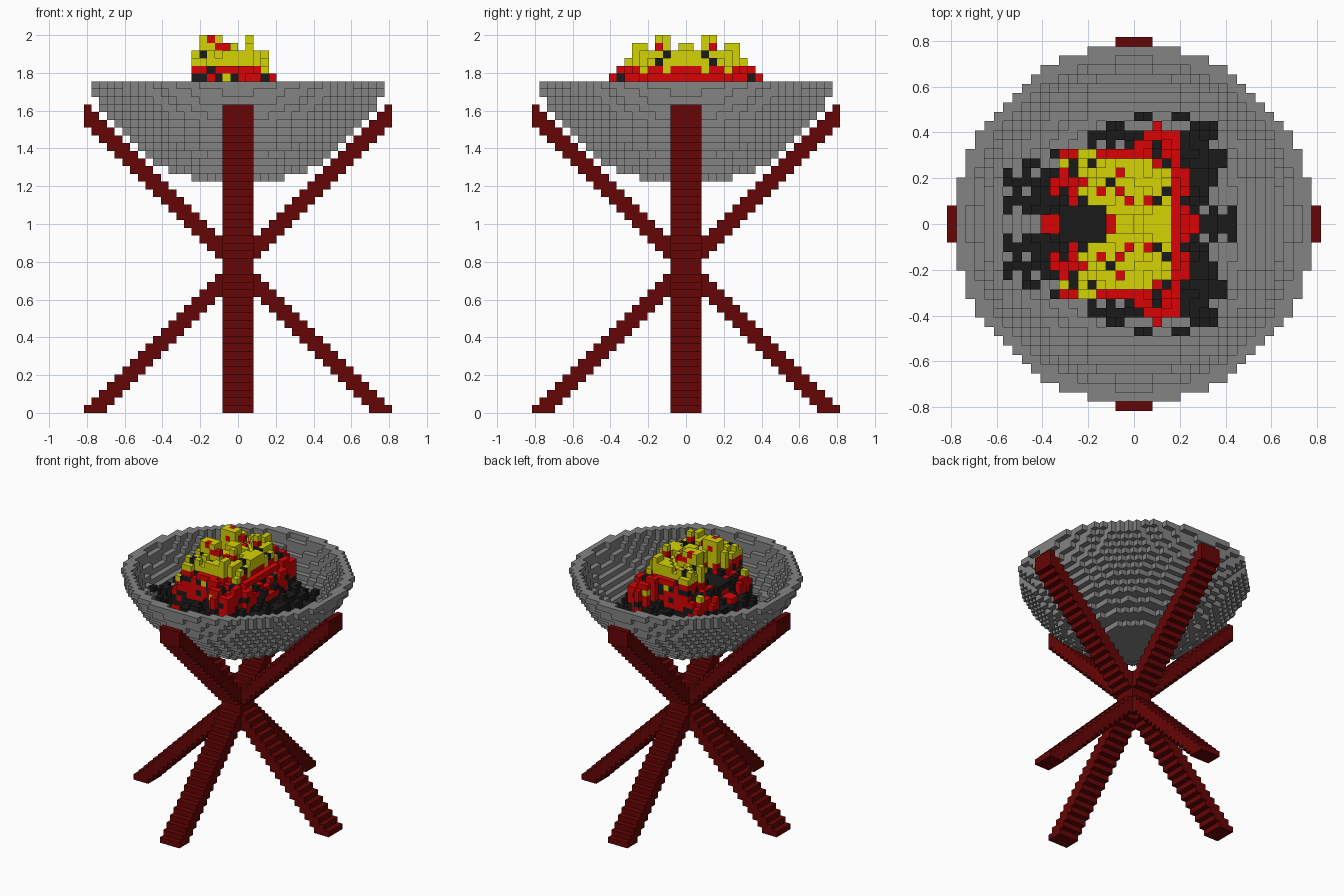
import bpy, bmesh, math, random
from mathutils import Vector

random.seed(7)
V = 2 / 49          # edge of one block

if "Cube" in bpy.data.objects:
    bpy.data.objects.remove(bpy.data.objects["Cube"])


def material(name, rgb):
    lin = [((c / 255 + 0.055) / 1.055) ** 2.4 for c in rgb] + [1]
    m = bpy.data.materials.new(name)
    m.use_nodes = True
    m.diffuse_color = lin
    m.node_tree.nodes["Principled BSDF"].inputs["Base Color"].default_value = lin
    return m


GREY = material("grey stone", (131, 131, 131))
WOOD = material("dark red wood", (102, 3, 3))
BLACK = material("charcoal black", (26, 26, 26))
RED = material("flame red", (218, 2, 2))
YELLOW = material("flame yellow", (212, 212, 2))

# Each direction with the two axes that span its face
SIDES = []
for axis in range(3):
    for sign in (1, -1):
        n, u, w = Vector(), Vector(), Vector()
        n[axis], u[(axis + 1) % 3], w[(axis + 2) % 3] = sign, 1, sign
        SIDES.append((n, u, w))


def blocks(name, cells, mat):
    """Build the outer skin of a set of block cells."""
    bm = bmesh.new()
    verts = {}

    def vert(p):
        key = tuple(round(c * 2) for c in p)
        if key not in verts:
            verts[key] = bm.verts.new(p * V)
        return verts[key]

    for c in sorted(cells):
        mid = Vector(c) + Vector((0.5, 0.5, 0.5))
        for n, u, w in SIDES:
            if (c[0] + int(n.x), c[1] + int(n.y), c[2] + int(n.z)) in cells:
                continue
            bm.faces.new([vert(mid + (n + a * u + b * w) / 2)
                          for a, b in ((-1, -1), (1, -1), (1, 1), (-1, 1))])
    mesh = bpy.data.meshes.new(name)
    bm.to_mesh(mesh)
    bm.free()
    mesh.materials.append(mat)
    ob = bpy.data.objects.new(name, mesh)
    bpy.context.collection.objects.link(ob)


# Crossed legs: stepped diagonal planks, two in each upright plane
for name, along_x, flip in (("leg_rising_left", True, False), ("leg_rising_right", True, True),
                            ("leg_rising_back", False, False), ("leg_rising_front", False, True)):
    cells = set()
    for k in range(40):
        for a in range(k - 20, min(k - 17, 20)):
            a = -1 - a if flip else a
            for b in range(-2, 2):
                cells.add((a, b, k) if along_x else (b, a, k))
    blocks(name, cells, WOOD)


# Bowl: stepped cap of a sphere, hollow inside
def cap_radius(h):
    return math.sqrt(2 * 20.5 * h - h * h)


bowl = set()
for i in range(13):
    outer = cap_radius(i + 1)
    inner = cap_radius(i) - 1 if i else 0
    for x in range(-20, 20):
        for y in range(-20, 20):
            if inner <= math.hypot(x + 0.5, y + 0.5) < outer:
                bowl.add((x, y, 30 + i))
blocks("bowl", bowl, GREY)

# Fire: block columns mirrored front to back
# Per row outward from the middle: first and last column of coal, red and yellow
ROWS = [(-11, 10, -10, 6, -3, 3), (-14, 10, -9, 6, -3, 3), (-14, 8, -8, 5, -5, 3),
        (-14, 8, -9, 5, -6, 3), (-14, 8, -9, 5, -5, 3), (-14, 8, -8, 5, -6, 2),
        (-12, 9, -8, 4, -6, 1), (-9, 9, -8, 4, -6, -5), (-5, 8, 0, 4, 9, 8),
        (-5, 8, 1, 4, 9, 8), (-3, 8, 2, 2, 9, 8), (-3, 8, 9, 8, 9, 8),
        (5, 6, 9, 8, 9, 8), (6, 6, 9, 8, 9, 8)]
fire = {BLACK: set(), RED: set(), YELLOW: set()}
for j, (k0, k1, r0, r1, y0, y1) in enumerate(ROWS):
    for x in range(k0, k1 + 1):
        slope = math.hypot(x + 1.5, 0.45 * (j + 0.5))
        noise = random.uniform(-0.9, 0.9)
        if y0 <= x <= y1:
            colour, mix = YELLOW, (12, 1, 1)
            top = 47.2 - 0.15 * slope + noise
        elif r0 <= x <= r1:
            colour, mix = RED, (1, 14, 2)
            top = 47.6 - 0.75 * slope + noise
        else:
            colour, mix = BLACK, (0, 0, 1)
            top = min(42, 46.5 - 0.8 * math.hypot(x + 1.5, 0.9 * (j + 0.5)) + noise)
            if random.random() < (0.4 if j > 7 or x < -9 else 0.15):
                continue
        if -8 <= x <= -4 and j < 2:                      # dark core
            mix, top = (0, 0, 1), 43
        if x in (-5, -4, -3, 1, 2) and j in (2, 3) and random.random() < 0.7:
            top = 49                                     # tallest tongues
        base = max(z for z in range(30, 43) if (x, j, z) in bowl) + 1
        top = max(base + 1, min(49, round(top)))
        for z in range(base, top):
            if z < top - 1 and z < 45 and colour is not BLACK:
                weights = (1, 14, 4) if z > 39 else (0, 1, 3)
            else:
                weights = mix
            block = random.choices((YELLOW, RED, BLACK), weights)[0]
            fire[block].update(((x, j, z), (x, -1 - j, z)))
blocks("coal", fire[BLACK], BLACK)
blocks("red_flames", fire[RED], RED)
blocks("yellow_flames", fire[YELLOW], YELLOW)
